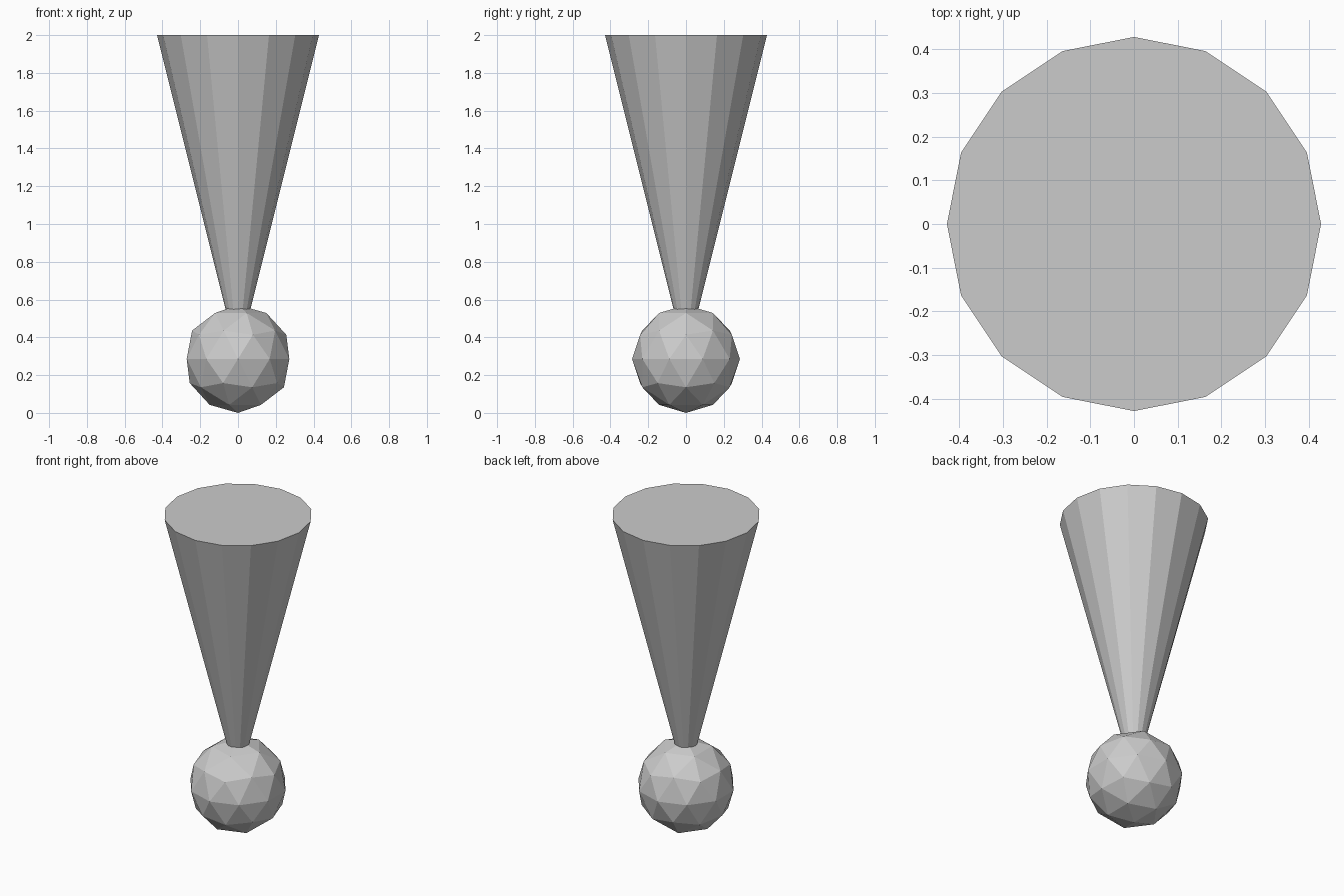
import bpy
from math import pi

cube = bpy.data.objects.get("Cube")
if cube:
    bpy.data.objects.remove(cube, do_unlink=True)

UNIT = 2 / 7  # ball radius; the whole model is seven units tall

grey = bpy.data.materials.new("plain grey")
grey.use_nodes = True
colour = (0.6, 0.6, 0.6, 1)
grey.diffuse_color = colour
for node in grey.node_tree.nodes:
    if node.type == 'BSDF_PRINCIPLED':
        node.inputs["Base Color"].default_value = colour


def finish(name):
    """Name the new part, colour it and keep its facets flat."""
    part = bpy.context.object
    part.name = part.data.name = name
    part.data.materials.append(grey)
    bpy.ops.object.shade_flat()


# Faceted ball at the foot
bpy.ops.mesh.primitive_ico_sphere_add(subdivisions=2, radius=UNIT, location=(0, 0, UNIT))
finish("ball")

# Upturned cone, its point at the centre of the ball
bpy.ops.mesh.primitive_cone_add(vertices=16, radius1=1.5 * UNIT, radius2=0, depth=6 * UNIT,
                                location=(0, 0, 4 * UNIT), rotation=(pi, 0, 0))
finish("cone")
